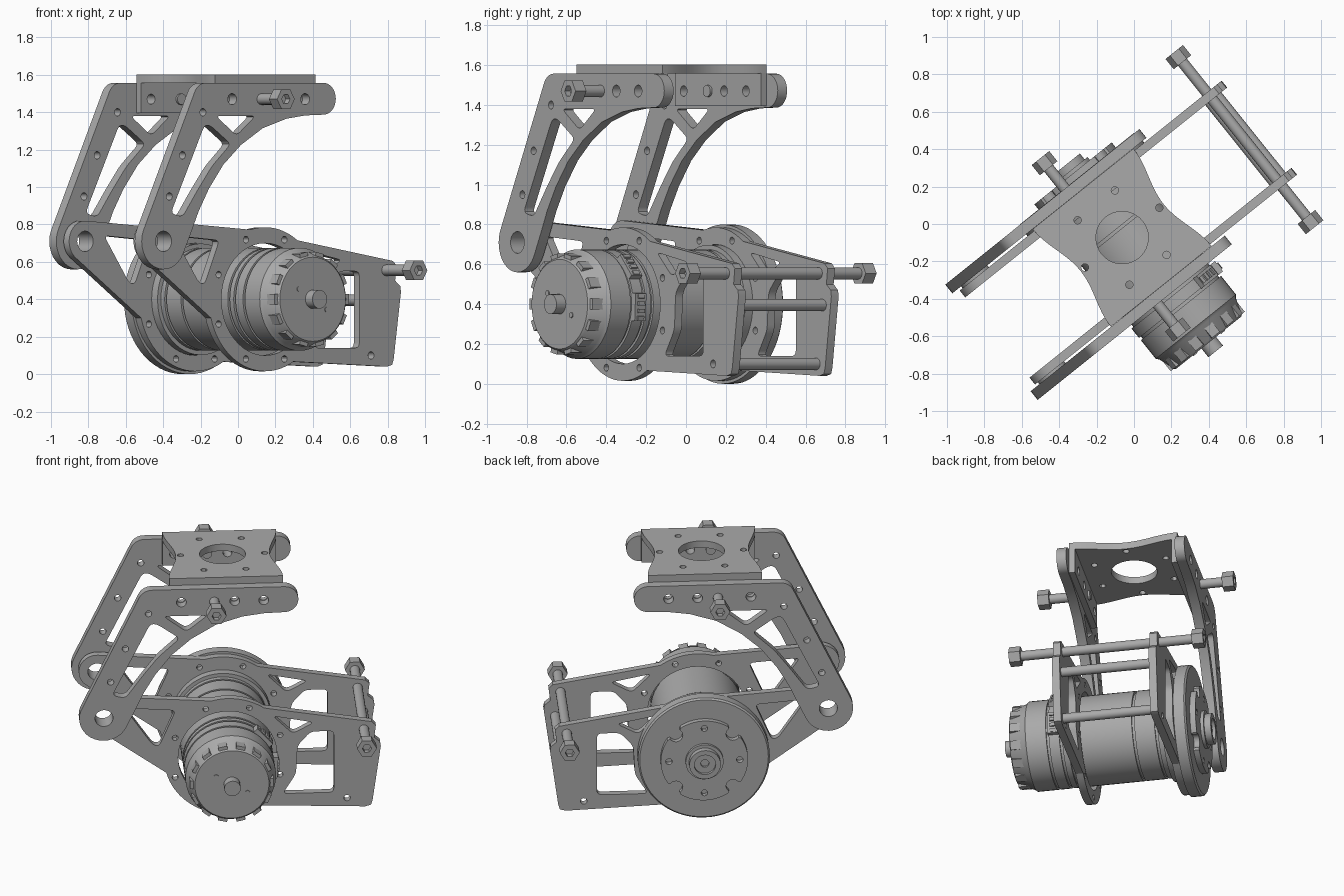
import bpy, bmesh, math
from mathutils import Matrix, Vector

if "Cube" in bpy.data.objects:
    bpy.data.objects.remove(bpy.data.objects["Cube"])

# Single machined grey
grey = bpy.data.materials.new("machined_grey")
grey.use_nodes = True
grey.diffuse_color = (0.4, 0.4, 0.4, 1)
grey.node_tree.nodes["Principled BSDF"].inputs["Base Color"].default_value = (0.4, 0.4, 0.4, 1)

# Whole assembly is turned about z; plates lie along local x, motor axis along local y
TURN = Matrix.Rotation(math.radians(38.7), 4, 'Z')
UPRIGHT = Matrix.Rotation(math.pi / 2, 4, 'X')
AXIS_X, AXIS_Z = -0.085, 0.40
PIVOT = (-0.84, 0.71)
parts = []


def add(name, mesh, matrix):
    ob = bpy.data.objects.new(name, mesh)
    bpy.context.collection.objects.link(ob)
    mesh.materials.clear()
    mesh.materials.append(grey)
    ob.matrix_world = TURN @ matrix
    parts.append(ob)
    return ob


def arc(c, r, a0, a1, n=16):
    return [(c[0] + r * math.cos(math.radians(a0 + (a1 - a0) * i / n)),
             c[1] + r * math.sin(math.radians(a0 + (a1 - a0) * i / n))) for i in range(n + 1)]


def hole(c, r, n=20):
    return arc(c, r, 0, 360, n)[:-1]


def rounded(pts, r):
    """Polygon with its corners rounded off."""
    out = []
    for i, p in enumerate(pts):
        p = Vector(p)
        a, b = Vector(pts[i - 1]) - p, Vector(pts[(i + 1) % len(pts)]) - p
        s = p + a.normalized() * min(r, a.length * 0.45)
        e = p + b.normalized() * min(r, b.length * 0.45)
        for k in range(5):
            t = k / 4
            out.append(tuple(s * (1 - t) ** 2 + p * 2 * t * (1 - t) + e * t ** 2))
    return out


def plate(name, loops, thick, matrix):
    """Flat plate from an outline and hole loops."""
    cu = bpy.data.curves.new(name, 'CURVE')
    cu.dimensions, cu.fill_mode, cu.extrude = '2D', 'BOTH', thick / 2
    for loop in loops:
        sp = cu.splines.new('POLY')
        sp.points.add(len(loop) - 1)
        for q, p in zip(sp.points, loop):
            q.co = (p[0], p[1], 0, 1)
        sp.use_cyclic_u = True
    tmp = bpy.data.objects.new(name + "_outline", cu)
    bpy.context.collection.objects.link(tmp)
    mesh = bpy.data.meshes.new_from_object(tmp.evaluated_get(bpy.context.evaluated_depsgraph_get()))
    bpy.data.objects.remove(tmp)
    bm = bmesh.new()
    bm.from_mesh(mesh)
    bmesh.ops.remove_doubles(bm, verts=bm.verts, dist=1e-5)
    bmesh.ops.recalc_face_normals(bm, faces=bm.faces)
    bm.to_mesh(mesh)
    bm.free()
    return add(name, mesh, matrix)


def wall(name, loops, y0, y1):
    return plate(name, loops, y1 - y0, Matrix.Translation((0, (y0 + y1) / 2, 0)) @ UPRIGHT)


def lathe(name, profile, at=(AXIS_X, AXIS_Z), n=48):
    """Turned part around an axis along local y; profile is (y, radius)."""
    bm = bmesh.new()
    vs = [bm.verts.new((r, y, 0)) for y, r in profile]
    es = [bm.edges.new(p) for p in zip(vs, vs[1:])]
    bmesh.ops.spin(bm, geom=vs + es, cent=(0, 0, 0), axis=(0, 1, 0), angle=math.tau, steps=n)
    bmesh.ops.remove_doubles(bm, verts=bm.verts, dist=1e-5)
    bmesh.ops.recalc_face_normals(bm, faces=bm.faces)
    mesh = bpy.data.meshes.new(name)
    bm.to_mesh(mesh)
    bm.free()
    return add(name, mesh, Matrix.Translation((at[0], 0, at[1])))


def rod(name, y0, y1, r, at, n=20):
    return lathe(name, [(y0, 0), (y0, r), (y1, r), (y1, 0)], at, n)


def hex_head(name, tip, base, at):
    d = tip + (base - tip) * 0.5
    return lathe(name, [(d, 0), (d, 0.028), (tip, 0.028), (tip, 0.06), (base, 0.06), (base, 0)], at, 6)


def block(name, size, angle, radius, y):
    bm = bmesh.new()
    bmesh.ops.create_cube(bm, size=1, matrix=Matrix.Diagonal((*size, 1)))
    mesh = bpy.data.meshes.new(name)
    bm.to_mesh(mesh)
    bm.free()
    return add(name, mesh, Matrix.Translation((AXIS_X, 0, AXIS_Z))
               @ Matrix.Rotation(-math.radians(angle), 4, 'Y') @ Matrix.Translation((radius, y, 0)))


# Upper arms: leg with a curved inner edge, webbed by a long slot and a small triangle
row = [(-0.37, 1.47), (-0.046, 1.47), (0.13, 1.47)]
arm = (arc((0.255, 1.472), 0.085, -90, 90) + arc((-0.55, 1.472), 0.085, 90, 158, 8)
       + arc(PIVOT, 0.15, 158, 335)
       + [(-0.65, 0.76), (-0.60, 0.87), (-0.53, 0.99), (-0.43, 1.12), (-0.31, 1.225),
          (-0.16, 1.315), (0.0, 1.365), (0.13, 1.383)])
slot = rounded([(-0.56, 1.33), (-0.52, 1.33), (-0.38, 1.23), (-0.51, 1.11),
                (-0.61, 0.98), (-0.71, 0.84), (-0.79, 0.86)], 0.03)
gusset = rounded([(-0.48, 1.38), (-0.21, 1.38), (-0.34, 1.275)], 0.03)
arm_loops = [arm, slot, gusset, hole(PIVOT, 0.055)] + [hole(p, 0.03) for p in row] \
    + [hole(p, 0.02) for p in ((-0.57, 1.40), (-0.71, 1.17), (-0.80, 0.95))]

# Lower side plates: pivot lug, motor ring and windowed tail
axis = (AXIS_X, AXIS_Z)
side = (arc(PIVOT, 0.11, 85, 230) + arc(axis, 0.385, 195, 300, 24)
        + [(0.75, 0.04), (0.785, 0.05), (0.795, 0.08), (0.845, 0.44), (0.84, 0.47),
           (0.805, 0.50), (0.815, 0.58), (0.79, 0.605)] + arc(axis, 0.385, 55, 105))
windows = [rounded(w, 0.03) for w in (
    [(-0.71, 0.74), (-0.40, 0.715), (-0.50, 0.48), (-0.54, 0.49)],
    [(0.19, 0.66), (0.44, 0.61), (0.31, 0.54)],
    [(0.42, 0.55), (0.56, 0.55), (0.56, 0.14), (0.25, 0.14), (0.33, 0.27), (0.34, 0.46)])]
side_loops = [side, hole(axis, 0.30, 48), hole(PIVOT, 0.055), hole((0.64, 0.10), 0.02)] + windows \
    + [hole(p, 0.018, 12) for p in arc(axis, 0.345, 22.5, 337.5, 7)]

for tag, s in (("front", -1), ("back", 1)):
    mid = -0.017
    def span(a, b):
        return sorted((mid + s * a, mid + s * b))
    wall(tag + "_upper_arm", arm_loops, *span(0.335, 0.395))
    wall(tag + "_side_plate", side_loops, *span(0.275, 0.322))
    wall(tag + "_pivot_washer", [hole(PIVOT, 0.09), hole(PIVOT, 0.055)], *span(0.322, 0.335))
    # Bracket flange and its bolt
    flange = [(-0.44, 1.395), (0.25, 1.395), (0.25, 1.56), (-0.44, 1.56)]
    wall(tag + "_bracket_flange", [flange] + [hole(p, 0.027) for p in row], *span(0.298, 0.334))
    at = (-0.17, 1.47)
    rod(tag + "_bracket_bolt", *span(0.285, 0.55), 0.03, at)
    hex_head(tag + "_bracket_bolt_head", mid + s * 0.605, mid + s * 0.535, at)
    hex_head(tag + "_tie_bolt_head", mid + s * 0.60, mid + s * 0.53, (0.743, 0.555))

# Top mounting plate with scooped ends
c = (-0.095, -0.017)
def scoop(sign):
    return [(c[0] + sign * (0.345 - 0.06 * math.cos(t * math.pi / 24) ** 2), c[1] + sign * 0.334 * t / 12)
            for t in range(-12, 13)]
plate("top_mount_plate", [scoop(1) + scoop(-1), hole(c, 0.14, 40)]
      + [hole(p, 0.02, 12) for p in arc(c, 0.255, 0, 300, 5)], 0.045,
      Matrix.Translation((0, 0, 1.58)))

# Tie rods across the tail
rod("long_tie_bolt", -0.56, 0.53, 0.03, (0.743, 0.555))
for i, at in enumerate(((0.775, 0.395), (0.725, 0.10))):
    rod("spacer_rod_%d" % i, -0.335, 0.30, 0.03, at)

# Motor body with grooves, domed cap and shaft
def groove(y):
    return [(y - 0.008, 0.275), (y - 0.008, 0.262), (y + 0.008, 0.262), (y + 0.008, 0.275)]
lathe("motor_body", [(-0.745, 0), (-0.745, 0.225), (-0.735, 0.235), (-0.65, 0.262), (-0.635, 0.275)]
      + groove(-0.50) + groove(-0.42) + groove(-0.37) + groove(0.03) + groove(0.17)
      + [(0.21, 0.275), (0.21, 0.298), (0.31, 0.298), (0.31, 0)])
rod("motor_shaft", -0.805, -0.74, 0.05, axis, 24)
for i in range(14):
    block("cap_vent_%d" % i, (0.022, 0.085, 0.055), i * 360 / 14, 0.243, -0.694)
for i, a in enumerate((150, 330)):
    rod("cap_screw_%d" % i, -0.75, -0.74, 0.014, arc(axis, 0.11, a, a, 1)[0], 12)

# Cable connectors on the motor flank
for i, a in enumerate((42, -3)):
    block("connector_%d" % i, (0.03, 0.07, 0.14), a, 0.28, -0.46)
    for k in range(4):
        block("connector_pin_%d_%d" % (i, k), (0.03, 0.04, 0.02), a + (k - 1.5) * 7, 0.292, -0.46)

# Rear drive disc, notched output flange and hub
lathe("drive_disc", [(0.305, 0), (0.305, 0.40), (0.37, 0.40), (0.38, 0.39), (0.38, 0)], n=64)
notched = []
for q in range(4):
    b = q * 90 + 45
    notched += arc(axis, 0.265, b - 78, b - 12, 14)
    notched += arc(arc(axis, 0.245, b, b, 1)[0], 0.042, b - 80, b - 280, 10)
wall("output_flange", [notched] + [hole(p, 0.02, 12) for p in arc(axis, 0.215, 0, 270, 3)], 0.375, 0.415)
lathe("output_hub", [(0.41, 0), (0.41, 0.115), (0.435, 0.115), (0.435, 0.095), (0.475, 0.095),
                     (0.475, 0.065), (0.455, 0.065), (0.455, 0.025), (0.44, 0.025), (0.44, 0)])

# Smooth turned surfaces, keep machined edges crisp
bpy.ops.object.select_all(action='DESELECT')
for ob in parts:
    ob.select_set(True)
bpy.context.view_layer.objects.active = parts[0]
bpy.ops.object.shade_smooth_by_angle(angle=math.radians(30))
